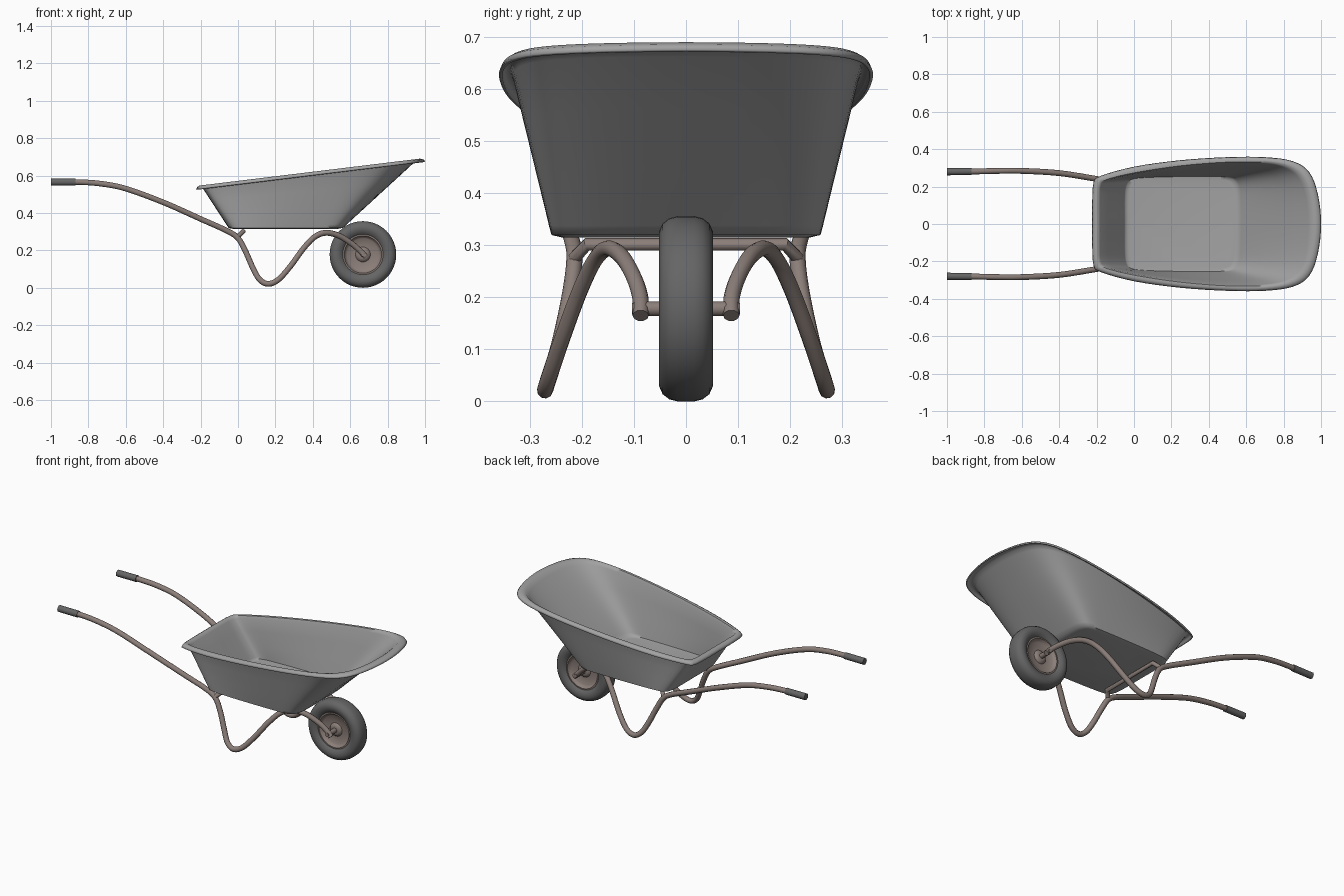
import bpy, bmesh, math
from mathutils import Vector

if "Cube" in bpy.data.objects:
    bpy.data.objects.remove(bpy.data.objects["Cube"])


def material(name, rgb):
    m = bpy.data.materials.new(name)
    m.diffuse_color = (*rgb, 1)
    m.use_nodes = True
    m.node_tree.nodes["Principled BSDF"].inputs["Base Color"].default_value = m.diffuse_color
    return m


BROWN = material("brown_paint", (0.26, 0.21, 0.19))
RUBBER = material("dark_rubber", (0.13, 0.13, 0.13))
TRAY = material("grey_steel", (0.36, 0.36, 0.36))


def smooth_path(pts, steps, closed=False):
    """Catmull-Rom interpolation through the points."""
    p = [Vector(q) for q in pts]
    n = len(p)
    get = (lambda i: p[i % n]) if closed else (lambda i: p[max(0, min(n - 1, i))])
    out = []
    for i in range(n if closed else n - 1):
        a, b, c, d = (get(i + k) for k in (-1, 0, 1, 2))
        for s in range(steps):
            t = s / steps
            out.append(0.5 * (2 * b + (c - a) * t + (2 * a - 5 * b + 4 * c - d) * t * t
                              + (3 * b - a - 3 * c + d) * t ** 3))
    if not closed:
        out.append(p[-1])
    return out


def finish(ob, mat, angle=40):
    ob.data.materials.clear()
    ob.data.materials.append(mat)
    bpy.ops.object.select_all(action='DESELECT')
    ob.select_set(True)
    bpy.context.view_layer.objects.active = ob
    bpy.ops.object.shade_smooth_by_angle(angle=math.radians(angle))
    return ob


def loft(name, rings, mat, cap=False, close_rows=False, angle=40):
    bm = bmesh.new()
    rows = [[bm.verts.new(v) for v in r] for r in rings]
    n = len(rows[0])
    pairs = list(zip(rows, rows[1:])) + ([(rows[-1], rows[0])] if close_rows else [])
    for a, b in pairs:
        for i in range(n):
            j = (i + 1) % n
            bm.faces.new((a[i], a[j], b[j], b[i]))
    if cap:
        bm.faces.new(rows[0])
    bmesh.ops.recalc_face_normals(bm, faces=bm.faces)
    me = bpy.data.meshes.new(name)
    bm.to_mesh(me)
    bm.free()
    ob = bpy.data.objects.new(name, me)
    bpy.context.collection.objects.link(ob)
    return finish(ob, mat, angle)


def tube(name, pts, radius, mat, steps=6):
    cu = bpy.data.curves.new(name, 'CURVE')
    cu.dimensions = '3D'
    cu.bevel_depth = radius
    cu.bevel_resolution = 3
    cu.use_fill_caps = True
    path = smooth_path(pts, steps)
    sp = cu.splines.new('POLY')
    sp.points.add(len(path) - 1)
    for q, v in zip(sp.points, path):
        q.co = (*v, 1)
    ob = bpy.data.objects.new(name, cu)
    bpy.context.collection.objects.link(ob)
    bpy.ops.object.select_all(action='DESELECT')
    ob.select_set(True)
    bpy.context.view_layer.objects.active = ob
    bpy.ops.object.convert(target='MESH')
    return finish(bpy.context.object, mat)


def lathe(name, profile, mat, closed=False, seg=48):
    """Revolve (radius, y) points round the wheel axis."""
    rings = [[(WX + r * math.cos(2 * math.pi * k / seg), y,
               WZ + r * math.sin(2 * math.pi * k / seg)) for k in range(seg)]
             for r, y in profile]
    return loft(name, rings, mat, close_rows=closed)


# Tray: half outlines of floor, wall top and outer lip, from rear to front
floor = [(-.045, 0), (-.045, .14), (-.037, .21), (-.005, .243), (.1, .252), (.25, .255),
         (.4, .255), (.49, .252), (.53, .235), (.55, .19), (.555, .1), (.555, 0)]
top = [(-.19, 0), (-.19, .12), (-.185, .2), (-.15, .235), (0, .272), (.25, .31),
       (.5, .33), (.7, .328), (.82, .305), (.895, .25), (.935, .15), (.948, 0)]
lip = [(-.22, 0), (-.22, .13), (-.213, .22), (-.18, .253), (0, .303), (.25, .338),
       (.5, .354), (.7, .354), (.85, .332), (.935, .275), (.98, .16), (.998, 0)]


def outline(half):
    full = half + [(x, -y) for x, y in half[-2:0:-1]]
    return smooth_path([(x, y, 0) for x, y in full], 4, closed=True)


def rim_z(v, drop=0.0):
    return Vector((v.x, v.y, 0.541 + 0.122 * (v.x + 0.19) - drop))


F, T, L = outline(floor), outline(top), outline(lip)
base = [Vector((v.x, v.y, 0.319)) for v in F]
wall = [rim_z(v) for v in T]
center = Vector((0.255, 0, 0.319))
rings = [[center.lerp(b, 0.94) for b in base],
         [b.lerp(w, 0.012) for b, w in zip(base, wall)]]
rings += [[b.lerp(w, t) for b, w in zip(base, wall)] for t in (0.06, 0.35, 0.68, 0.96)]
rings += [[rim_z(a.lerp(b, t), d) for a, b in zip(T, L)]
          for t, d in ((0.12, -.003), (0.5, -.004), (0.85, .002), (1, .012))]
tray = loft("tray", rings, TRAY, cap=True, angle=60)
sol = tray.modifiers.new("thickness", 'SOLIDIFY')
sol.thickness = 0.007
sol.offset = 0

# Frame: one bent tube per side from grip through leg to axle
frame = [(-.99, .28, .565), (-.85, .281, .565), (-.73, .284, .556), (-.6, .284, .53),
         (-.4, .272, .457), (-.2, .241, .368), (-.06, .218, .305), (0, .215, .265),
         (.04, .225, .195), (.08, .245, .105), (.115, .264, .045), (.16, .271, .021),
         (.215, .264, .043), (.28, .24, .115), (.35, .205, .21), (.41, .175, .272),
         (.47, .15, .294), (.54, .123, .278), (.605, .1, .238), (.65, .088, .2),
         (.684, .087, .165)]
for side, s in (("left", 1), ("right", -1)):
    tube(f"frame_tube_{side}", [(x, s * y, z) for x, y, z in frame], 0.0155, BROWN)
    tube(f"grip_{side}", [(-1, s * .28, .565), (-.87, s * .281, .565)], 0.0195, RUBBER, 1)

# Cross bar under the rear of the tray
tube("cross_bar", [(0, -.215, .275), (.028, -.19, .302), (.028, .19, .302), (0, .215, .275)],
     0.0125, BROWN, 1)

# Wheel: tyre, dished rim, axle and end nuts
WX, WZ = 0.668, 0.178
half = [(.178, .016), (.174, .032), (.164, .045), (.148, .052), (.13, .050), (.114, .042), (.105, .032)]
lathe("tyre", half + [(r, -y) for r, y in half[::-1]], RUBBER, closed=True)
dish = [(.108, .036), (.1, .037), (.094, .026), (.085, .018), (.04, .016), (.032, .026),
        (.022, .03), (.012, .03)]
lathe("wheel_rim", dish + [(r, -y) for r, y in dish[::-1]], BROWN, closed=True)
tube("axle", [(WX, -.088, WZ), (WX, .088, WZ)], 0.0145, BROWN, 1)
tube("axle_bolt", [(WX, -.104, WZ), (WX, .104, WZ)], 0.0115, BROWN, 1)
